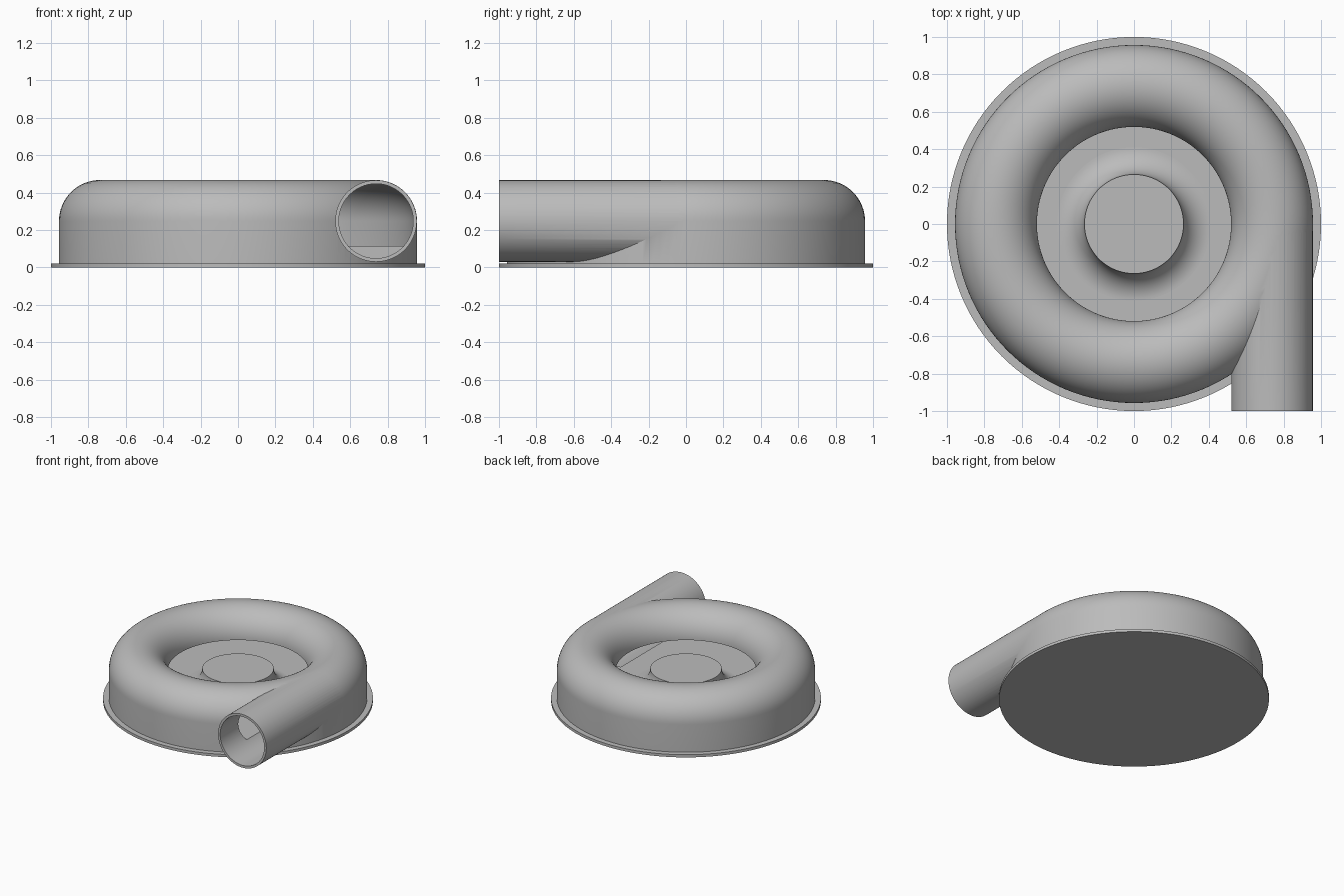
import bpy, bmesh, math
from mathutils import Matrix

if "Cube" in bpy.data.objects:
    bpy.data.objects.remove(bpy.data.objects["Cube"])

grey = bpy.data.materials.new("housing grey")
grey.use_nodes = True
grey.diffuse_color = (0.5, 0.5, 0.5, 1)
grey.node_tree.nodes["Principled BSDF"].inputs["Base Color"].default_value = (0.5, 0.5, 0.5, 1)

RING, MID_Z, TUBE, BORE = 0.738, 0.248, 0.219, 0.2   # scroll tube layout
FLOOR, HUB_R, HUB_TOP = 0.115, 0.265, 0.26


def add_object(name, bm):
    bmesh.ops.recalc_face_normals(bm, faces=bm.faces)
    mesh = bpy.data.meshes.new(name)
    bm.to_mesh(mesh)
    bm.free()
    mesh.materials.append(grey)
    obj = bpy.data.objects.new(name, mesh)
    bpy.context.collection.objects.link(obj)
    return obj


def lathe(name, profile, steps=128):
    """Revolve an (r, z) profile about the z axis."""
    bm = bmesh.new()
    verts = [bm.verts.new((r, 0, z)) for r, z in profile]
    edges = [bm.edges.new(pair) for pair in zip(verts, verts[1:])]
    bmesh.ops.spin(bm, geom=verts + edges, axis=(0, 0, 1), cent=(0, 0, 0),
                   angle=math.tau, steps=steps, use_duplicate=False)
    bmesh.ops.remove_doubles(bm, verts=bm.verts, dist=0.0001)
    return add_object(name, bm)


def pipe(name, radius, y0, y1):
    """Cylinder along y on the outlet axis."""
    bm = bmesh.new()
    bmesh.ops.create_cone(bm, cap_ends=True, segments=96, radius1=radius,
                          radius2=radius, depth=y1 - y0,
                          matrix=Matrix.Translation((RING, (y0 + y1) / 2, MID_Z))
                          @ Matrix.Rotation(math.pi / 2, 4, "X"))
    return add_object(name, bm)


def arc(r, z, radius, start, end, n=32):
    angles = [math.radians(start + (end - start) * i / n) for i in range(n + 1)]
    return [(r + radius * math.cos(a), z + radius * math.sin(a)) for a in angles]


def smooth(obj):
    bpy.ops.object.select_all(action="DESELECT")
    obj.select_set(True)
    bpy.context.view_layer.objects.active = obj
    bpy.ops.object.shade_smooth_by_angle(angle=math.radians(30))


# Base plate
base = lathe("base_plate", [(0, 0), (1, 0), (1, 0.022), (0, 0.022)])

# Hub with a concave flare down to the floor
flare = HUB_TOP - FLOOR
hub = lathe("hub", [(0, HUB_TOP)]
            + arc(HUB_R + flare, HUB_TOP, flare, 180, 270, 20)
            + [(HUB_R + flare, FLOOR - 0.03), (0, FLOOR - 0.03)])

# Scroll casing: solid body, then the hollow and the outlet bore are cut away
casing = lathe("scroll_casing", [(0, 0.01), (RING + TUBE, 0.01)]
               + arc(RING, MID_Z, TUBE, 0, 180) + [(0, 0.32)])
hollow = lathe("hollow_cutter", [(0, FLOOR), (RING + BORE, FLOOR)]
               + arc(RING, MID_Z, BORE, 0, 179)
               + [(0.51, 0.251), (0.3, 0.42), (0, 0.42)])
outlet = pipe("outlet_helper", TUBE - 0.001, -1, 0.02)
bore = pipe("bore_cutter", BORE - 0.001, -1.1, 0)

for helper, operation in ((outlet, "UNION"), (hollow, "DIFFERENCE"), (bore, "DIFFERENCE")):
    mod = casing.modifiers.new(helper.name, "BOOLEAN")
    mod.operation, mod.object, mod.solver = operation, helper, "EXACT"
    helper.hide_render = True

# Bake the cuts and drop the helpers
bpy.context.view_layer.update()
graph = bpy.context.evaluated_depsgraph_get()
baked = bpy.data.meshes.new_from_object(casing.evaluated_get(graph))
casing.modifiers.clear()
casing.data = baked
for helper in (outlet, hollow, bore):
    bpy.data.objects.remove(helper)

for part in (base, hub, casing):
    smooth(part)
